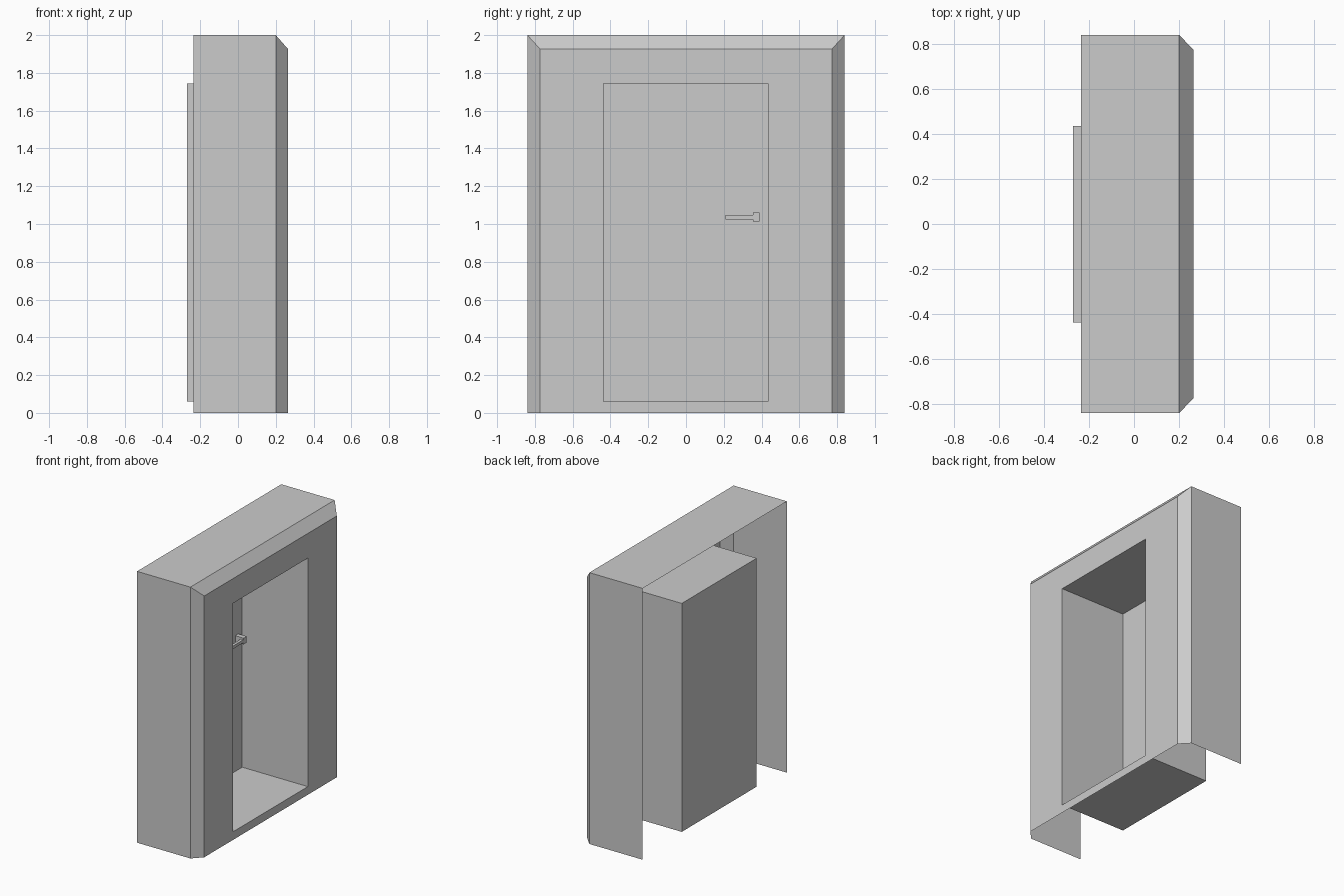
import bpy
import bmesh

if "Cube" in bpy.data.objects:
    bpy.data.objects.remove(bpy.data.objects["Cube"], do_unlink=True)

grey = bpy.data.materials.new("plain grey")
grey.use_nodes = True
grey.diffuse_color = (0.6, 0.6, 0.6, 1)
grey.node_tree.nodes["Principled BSDF"].inputs["Base Color"].default_value = (0.6, 0.6, 0.6, 1)


def finish(name, bm):
    mesh = bpy.data.meshes.new(name)
    bm.to_mesh(mesh)
    bm.free()
    mesh.materials.append(grey)
    obj = bpy.data.objects.new(name, mesh)
    bpy.context.collection.objects.link(obj)
    return obj


def ring(bm, x, y0, y1, z0, z1):
    """Upright rectangle of vertices: up one side, across, down the other."""
    return [bm.verts.new((x, y, z)) for y, z in ((y0, z0), (y0, z1), (y1, z1), (y1, z0))]


def bridge(bm, a, b, closed):
    for i in range(4 if closed else 3):
        j = (i + 1) % 4
        bm.faces.new((a[i], b[i], b[j], a[j]))


def box(bm, x0, x1, y0, y1, z0, z1):
    back, front = ring(bm, x0, y0, y1, z0, z1), ring(bm, x1, y0, y1, z0, z1)
    bridge(bm, back, front, True)
    bm.faces.new(back)
    bm.faces.new(front[::-1])


BACK, EDGE, FACE, DOOR = -0.235, 0.2, 0.265, -0.27
HALF, INNER = 0.84, 0.772
OPENING = (-0.438, 0.435, 0.06, 1.744)

# Wall shell: open at the back and bottom, bevelled around the face
bm = bmesh.new()
rear = ring(bm, BACK, -HALF, HALF, 0, 2)
edge = ring(bm, EDGE, -HALF, HALF, 0, 2)
face = ring(bm, FACE, -INNER, INNER, 0, 1.926)
bridge(bm, rear, edge, False)
bridge(bm, edge, face, False)
bridge(bm, face, ring(bm, FACE, *OPENING), True)
finish("wall_shell", bm)

# Deep doorway lining
bm = bmesh.new()
bridge(bm, ring(bm, FACE, *OPENING), ring(bm, DOOR, *OPENING), True)
finish("doorway_lining", bm)

# Door closing the doorway
bm = bmesh.new()
bm.faces.new(ring(bm, DOOR, *OPENING)[::-1])
finish("door_panel", bm)

# Handle: stem out of the door and a lever to one side
bm = bmesh.new()
box(bm, DOOR, -0.202, 0.354, 0.39, 1.014, 1.06)
finish("handle_stem", bm)
bm = bmesh.new()
box(bm, -0.225, -0.205, 0.21, 0.354, 1.025, 1.047)
finish("handle_lever", bm)
